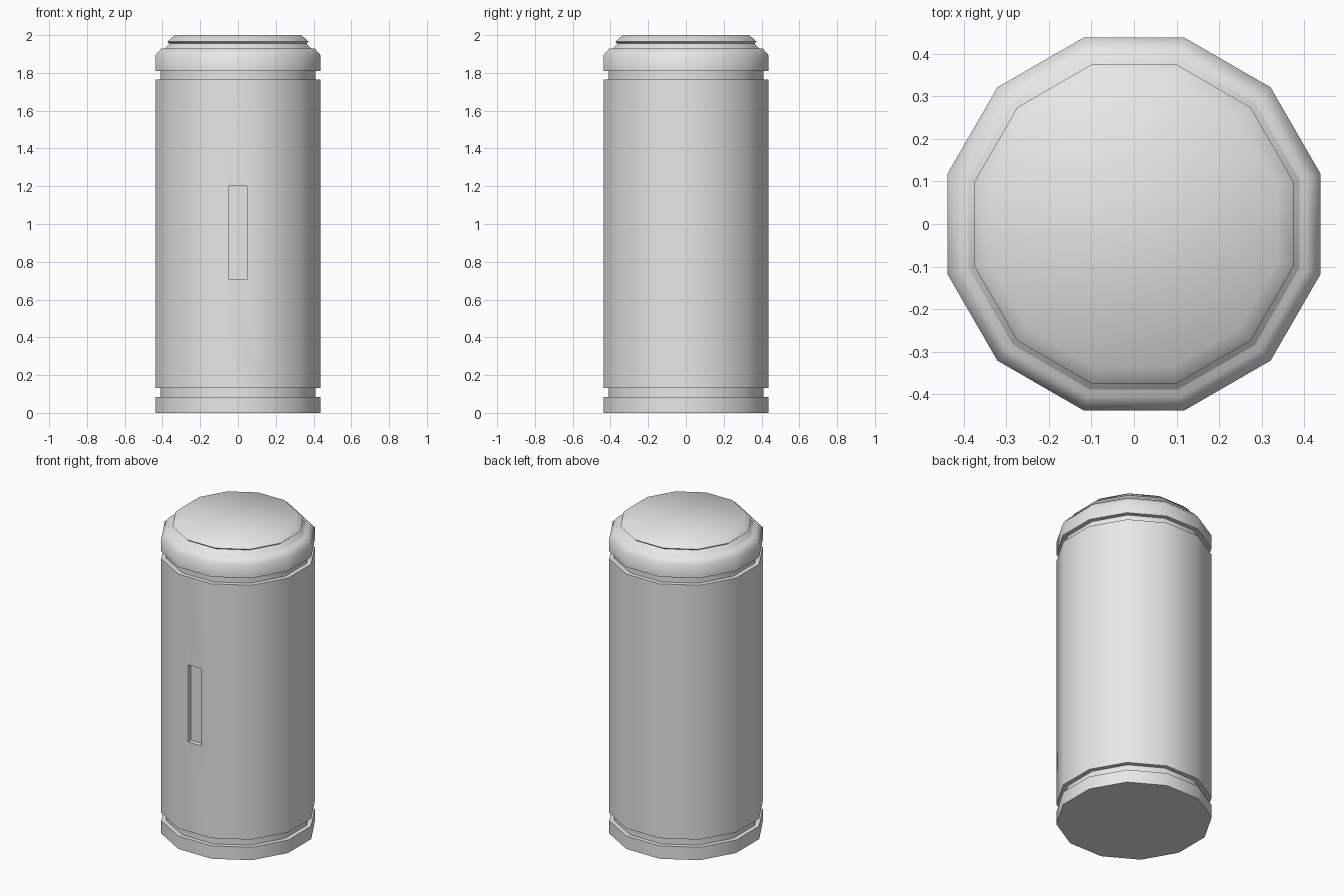
import bpy
import bmesh
import math

cube = bpy.data.objects.get("Cube")
if cube:
    bpy.data.objects.remove(cube, do_unlink=True)

SIDES = 12
FLAT = 0.438      # distance from the axis to each outer flat
NECK = 0.41       # the same distance inside the grooves

grey = bpy.data.materials.new("plain_grey")
grey.use_nodes = True
grey.diffuse_color = (0.8, 0.8, 0.8, 1)
grey.node_tree.nodes["Principled BSDF"].inputs["Base Color"].default_value = (0.8, 0.8, 0.8, 1)


def add_object(name, bm):
    bmesh.ops.recalc_face_normals(bm, faces=bm.faces[:])
    mesh = bpy.data.meshes.new(name)
    bm.to_mesh(mesh)
    bm.free()
    mesh.materials.append(grey)
    obj = bpy.data.objects.new(name, mesh)
    bpy.context.collection.objects.link(obj)
    return obj


def select_only(obj):
    bpy.ops.object.select_all(action="DESELECT")
    obj.select_set(True)
    bpy.context.view_layer.objects.active = obj


def smooth(obj):
    select_only(obj)
    bpy.ops.object.shade_smooth_by_angle(angle=math.radians(52))


def prism(name, profile):
    """Sweep (flat distance, height) pairs round the axis and close both ends."""
    bm = bmesh.new()
    rings = []
    for flat, z in profile:
        radius = flat / math.cos(math.pi / SIDES)
        angles = [2 * math.pi * (i + 0.5) / SIDES for i in range(SIDES)]
        rings.append([bm.verts.new((radius * math.cos(a), radius * math.sin(a), z)) for a in angles])
    for low, high in zip(rings, rings[1:]):
        for i in range(SIDES):
            j = (i + 1) % SIDES
            bm.faces.new((low[i], low[j], high[j], high[i]))
    bm.faces.new(rings[0])
    bm.faces.new(rings[-1])
    return add_object(name, bm)


# Foot ring
foot = prism("foot_ring", [(FLAT, 0), (FLAT, 0.083)])

# Main body with a groove at each end
body = prism("body", [(NECK, 0.083), (NECK, 0.132), (FLAT, 0.132),
                      (FLAT, 1.765), (NECK, 1.765), (NECK, 1.81)])

# Bevelled collar
collar = prism("collar", [(FLAT, 1.81), (FLAT, 1.893), (0.405, 1.93)])

# Low lid with an undercut rim
lid = prism("lid", [(0.388, 1.93), (0.362, 1.955), (0.374, 1.965), (0.336, 2.0)])

# Upright slot recessed into the front of the body
bm = bmesh.new()
bmesh.ops.create_cube(bm, size=1)
bmesh.ops.scale(bm, vec=(0.096, 0.06, 0.495), verts=bm.verts[:])
bmesh.ops.translate(bm, vec=(0, -FLAT, 0.953), verts=bm.verts[:])
cutter = add_object("slot_cutter", bm)
cutter.hide_render = True
cut = body.modifiers.new("slot", "BOOLEAN")
cut.operation = "DIFFERENCE"
cut.solver = "EXACT"
cut.object = cutter
select_only(body)
bpy.ops.object.modifier_apply(modifier=cut.name)
bpy.data.objects.remove(cutter, do_unlink=True)

for part in (foot, body, collar, lid):
    smooth(part)
